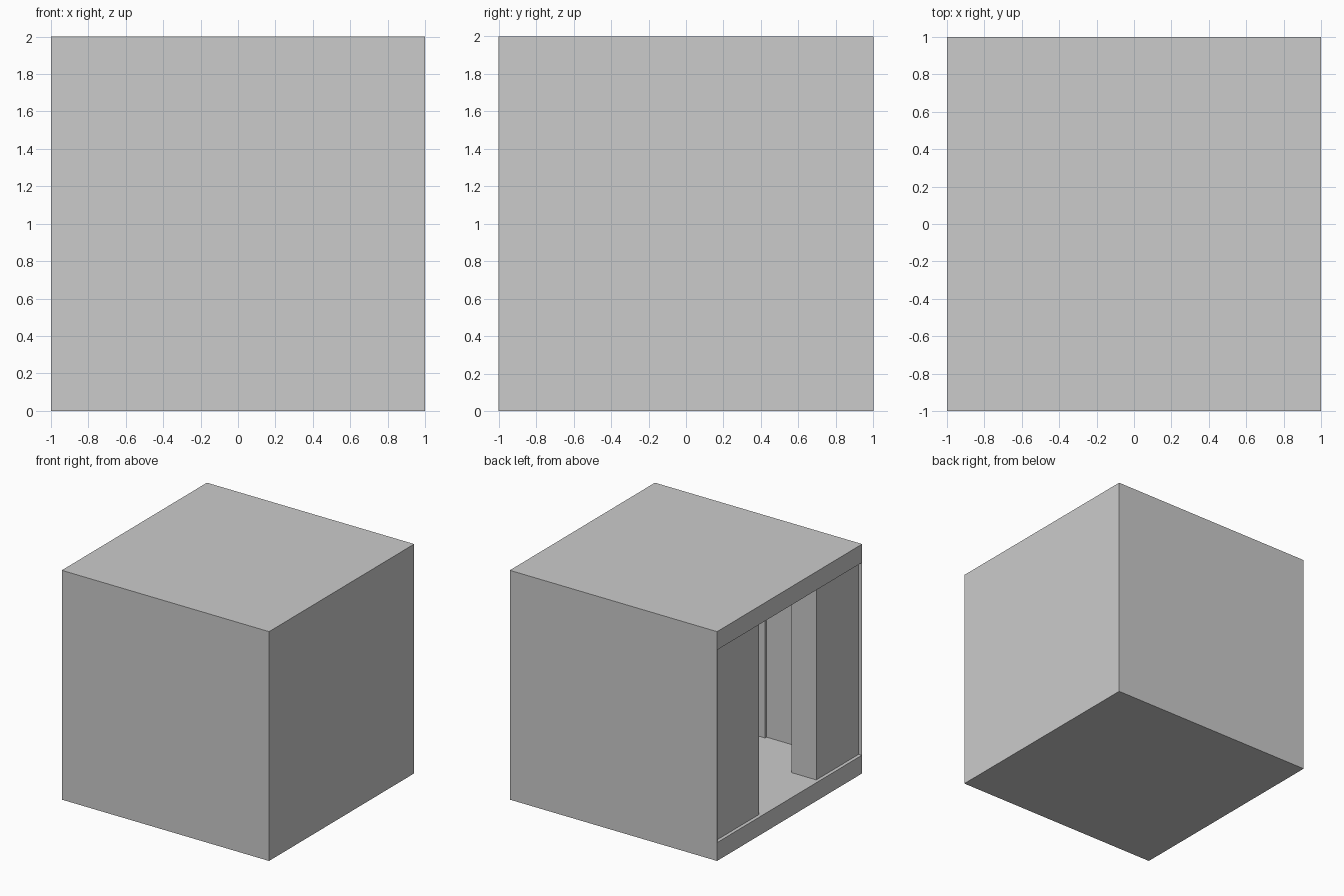
import bpy

if "Cube" in bpy.data.objects:
    bpy.data.objects.remove(bpy.data.objects["Cube"])

T = 0.16      # shell thickness
S = 0.006     # outer skin thickness
R = -0.97     # recessed plane of the open side
Z0, Z1 = T, 2 - T


def box(name, x0, x1, y0, y1, z0, z1):
    """Axis-aligned box from its limits."""
    bpy.ops.mesh.primitive_cube_add(
        size=1, location=((x0 + x1) / 2, (y0 + y1) / 2, (z0 + z1) / 2))
    ob = bpy.context.object
    ob.name = name
    ob.scale = (x1 - x0, y1 - y0, z1 - z0)
    bpy.ops.object.transform_apply(location=False, rotation=False, scale=True)
    return ob


# Floor and ceiling slabs
box("floor_slab", -1, 1, -1, 1, 0, T)
box("ceiling_slab", -1, 1, -1, 1, Z1, 2)

# Right wall
box("right_wall", 1 - T, 1, -1, 1, Z0, Z1)

# Front and back walls, each with a thin skin reaching the open edge
for name, s in (("front", -1), ("back", 1)):
    inner, mid = sorted((s * (1 - T), s * (1 - S)))
    box(name + "_wall", R + 0.24, 1 - T, inner, mid, Z0, Z1)
    a, b = sorted((s * (1 - S), s))
    box(name + "_skin", -1, 1 - T, a, b, Z0, Z1)

# Doorway in the left side: outer panels backed by inner wall pieces
for name, y0, y1 in (("front", -1 + S, -0.41), ("back", 0.38, 1 - S)):
    box(name + "_door_panel", R, R + 0.10, y0, y1, Z0, Z1)
    box(name + "_door_wall", R + 0.10, R + 0.24, y0, y1, Z0, Z1)

# Shallow raised panel on the inside of the front wall
box("inner_wall_panel", -0.19, 1 - T, -1 + T, -0.98 + T, Z0, Z1)
